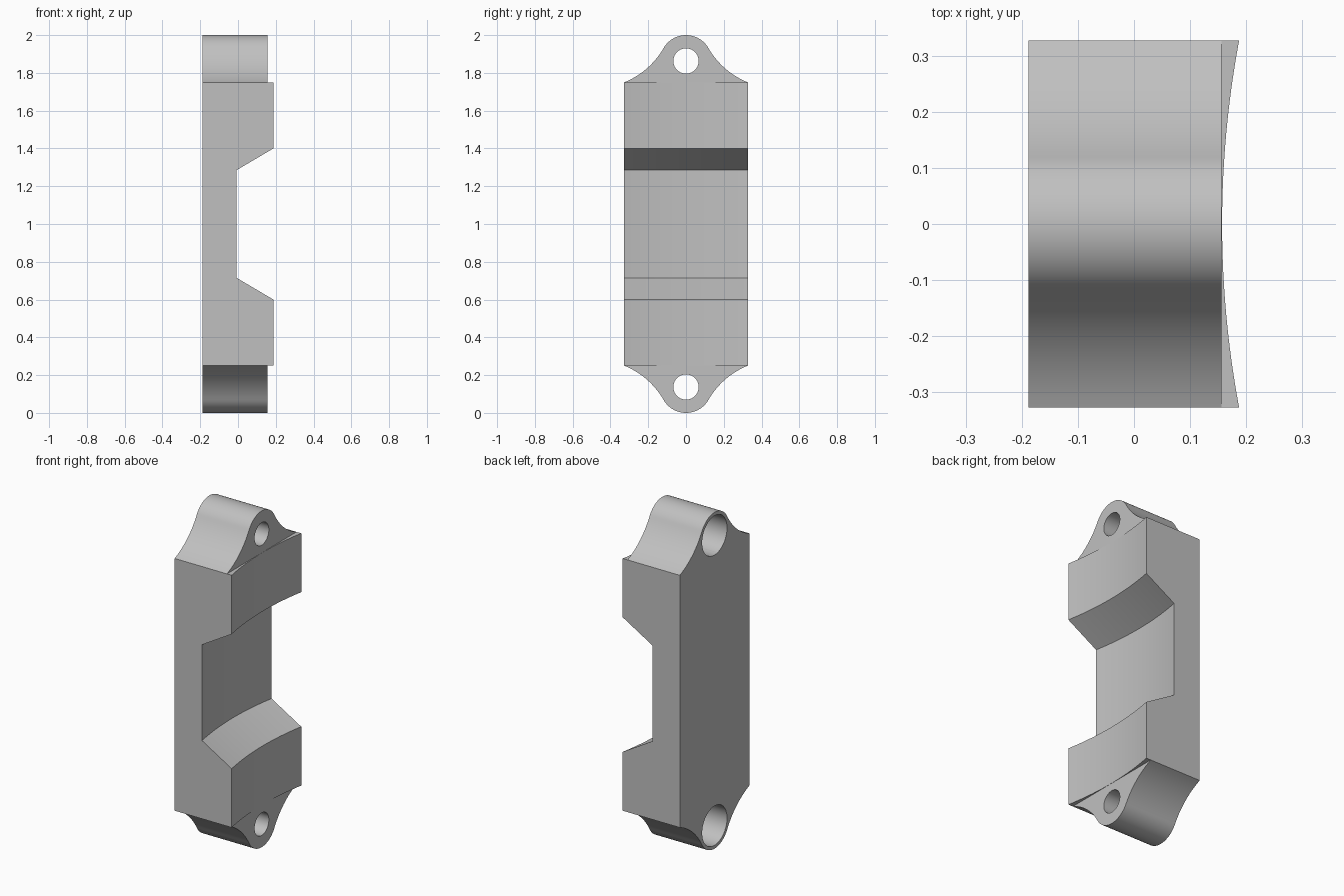
import bpy, bmesh, math
from mathutils import Matrix

cube = bpy.data.objects.get("Cube")
if cube:
    bpy.data.objects.remove(cube, do_unlink=True)

BACK, EAR_FRONT, HALF_W = -0.188, 0.156, 0.327
MID, EAR_BASE = 1.0, 0.75          # heights are mirrored about MID
HOLE_Z, TIP_R = 0.863, 0.137
BORE_R, HOLE_R, BORE_DEPTH = 0.117, 0.067, 0.2

grey = bpy.data.materials.new("grey metal")
grey.use_nodes = True
grey.diffuse_color = (0.53, 0.53, 0.53, 1)
grey.node_tree.nodes["Principled BSDF"].inputs["Base Color"].default_value = (0.53, 0.53, 0.53, 1)


def finish(name, bm):
    bmesh.ops.recalc_face_normals(bm, faces=bm.faces)
    mesh = bpy.data.meshes.new(name)
    bm.to_mesh(mesh)
    bm.free()
    mesh.materials.append(grey)
    obj = bpy.data.objects.new(name, mesh)
    bpy.context.collection.objects.link(obj)
    return obj


def activate(obj):
    bpy.ops.object.select_all(action="DESELECT")
    obj.select_set(True)
    bpy.context.view_layer.objects.active = obj


def cut_hole(obj, radius, x0, x1, z):
    """Cut a round hole running along x."""
    bm = bmesh.new()
    bmesh.ops.create_cone(bm, cap_ends=True, segments=64, radius1=radius, radius2=radius,
                          depth=x1 - x0,
                          matrix=Matrix.Translation(((x0 + x1) / 2, 0, z))
                          @ Matrix.Rotation(math.pi / 2, 4, "Y"))
    cutter = finish("hole_cutter", bm)
    cutter.hide_render = True
    mod = obj.modifiers.new("hole", "BOOLEAN")
    mod.operation, mod.solver, mod.object = "DIFFERENCE", "EXACT", cutter
    activate(obj)
    bpy.ops.object.modifier_apply(modifier=mod.name)
    bpy.data.objects.remove(cutter, do_unlink=True)


# Body: notched side profile swept across the width along a shallow concave arc
half = [(-0.038, 0.285), (0.157, 0.40), (0.157, EAR_BASE)]
front = [(x, MID - h) for x, h in reversed(half)] + [(x, MID + h) for x, h in half]
ARC_R, STEPS = 1.78, 24
bm = bmesh.new()
rows = []
for i in range(STEPS + 1):
    y = HALF_W * (2 * i / STEPS - 1)
    bow = ARC_R - math.sqrt(ARC_R ** 2 - y ** 2)
    loop = [(BACK, MID - EAR_BASE)] + [(x + bow, z) for x, z in front] + [(BACK, MID + EAR_BASE)]
    rows.append([bm.verts.new((x, y, z)) for x, z in loop])
for a, b in zip(rows, rows[1:]):
    for j in range(len(a)):
        k = (j + 1) % len(a)
        bm.faces.new((a[j], a[k], b[k], b[j]))
bm.faces.new(rows[0])
bm.faces.new(rows[-1])
body = finish("body", bm)


def ear_outline():
    """Flared foot blending tangentially into a round tip, as (y, height)."""
    flare = math.radians(22)
    s, c = math.sin(flare), math.cos(flare)
    drop = HOLE_Z - EAR_BASE
    r = (HALF_W ** 2 + drop ** 2 - TIP_R ** 2) / (2 * (TIP_R + drop * c - HALF_W * s))
    cy, cz = HALF_W + r * s, EAR_BASE + r * c
    join = math.atan2(cz - HOLE_Z, cy)
    start, end = -math.pi / 2 - flare, join - math.pi
    pts = []
    for i in range(17):
        a = start + (end - start) * i / 16
        pts.append((cy + r * math.cos(a), cz + r * math.sin(a)))
    for i in range(1, 17):
        a = join + (math.pi / 2 - join) * i / 16
        pts.append((TIP_R * math.cos(a), HOLE_Z + TIP_R * math.sin(a)))
    return pts + [(-y, z) for y, z in reversed(pts[:-1])]


# Mounting ears with counterbored screw holes
for name, side in (("top_ear", 1), ("bottom_ear", -1)):
    bm = bmesh.new()
    face = bm.faces.new([bm.verts.new((BACK, y, MID + side * h)) for y, h in ear_outline()])
    ext = bmesh.ops.extrude_face_region(bm, geom=[face], use_keep_orig=True)
    verts = [v for v in ext["geom"] if isinstance(v, bmesh.types.BMVert)]
    bmesh.ops.translate(bm, verts=verts, vec=(EAR_FRONT - BACK, 0, 0))
    ear = finish(name, bm)
    z = MID + side * HOLE_Z
    cut_hole(ear, HOLE_R, BACK - 0.1, EAR_FRONT + 0.1, z)
    for part in (ear, body):
        cut_hole(part, BORE_R, BACK - 0.1, BACK + BORE_DEPTH, z)
    activate(ear)
    bpy.ops.object.shade_smooth_by_angle(angle=math.radians(25))

activate(body)
bpy.ops.object.shade_smooth_by_angle(angle=math.radians(20))
